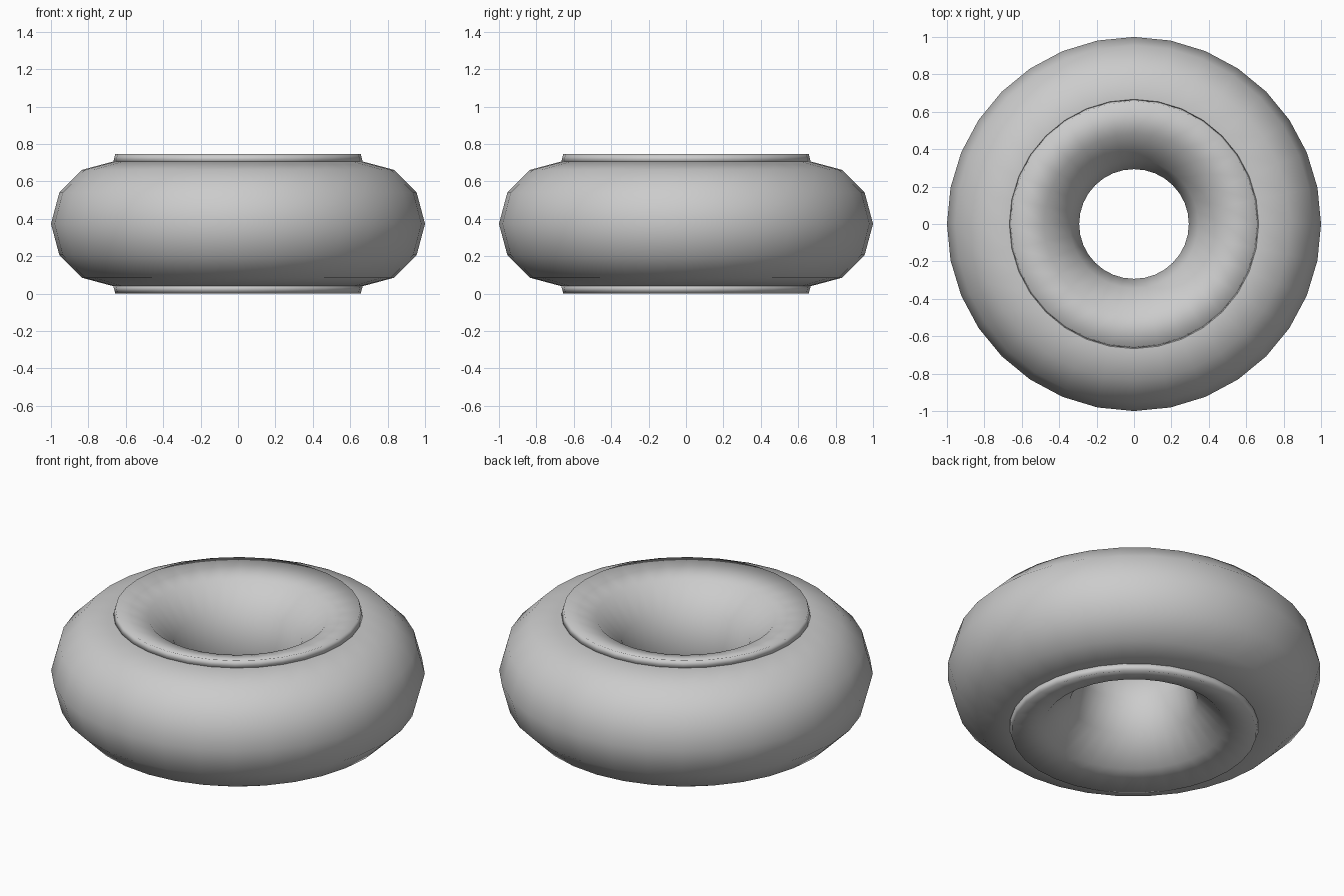
import bpy, bmesh

if "Cube" in bpy.data.objects:
    bpy.data.objects.remove(bpy.data.objects["Cube"])

R, r, T = 2 / 3, 1 / 3, 0.04      # ring radius, tube radius, liner thickness
CZ = 0.373                        # height of the ring centre


def add_ring(name):
    bpy.ops.mesh.primitive_torus_add(
        major_segments=32, minor_segments=12,
        major_radius=R, minor_radius=r, location=(0, 0, CZ))
    ob = bpy.context.object
    ob.name = name
    bpy.ops.object.shade_smooth()
    return ob


# Main ring
add_ring("ring_body")

# Inner liner: the hole-side half of the ring, thickened outwards from its surface
liner = add_ring("inner_liner")
bm = bmesh.new()
bm.from_mesh(liner.data)
outer = [f for f in bm.faces
         if sum(v.co.xy.length for v in f.verts) / len(f.verts) > R]
bmesh.ops.delete(bm, geom=outer, context='FACES')
bm.to_mesh(liner.data)
bm.free()
shell = liner.modifiers.new("thickness", 'SOLIDIFY')
shell.thickness = T
shell.offset = 1
